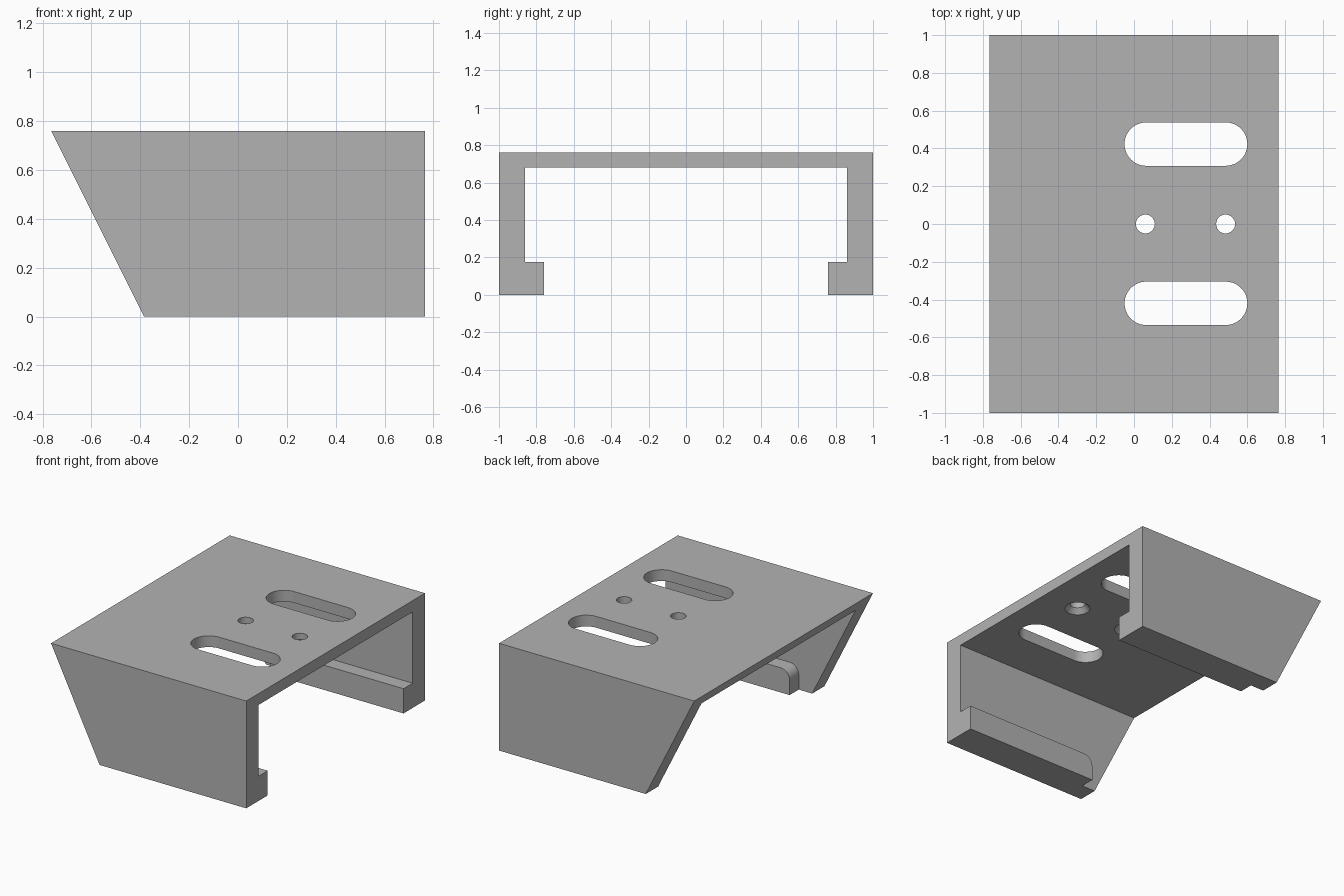
import bpy, bmesh, math
from mathutils import Vector

old = bpy.data.objects.get("Cube")
if old:
    bpy.data.objects.remove(old, do_unlink=True)

HALF_X, TOP, UNDER = 0.765, 0.76, 0.68
WALL_IN, LIP_IN, LIP_TOP = 0.862, 0.76, 0.175
LIP_END, LIP_ROUND = -0.28, 0.07

grey = bpy.data.materials.new("plain grey")
grey.use_nodes = True
colour = (0.45, 0.45, 0.45, 1)
grey.diffuse_color = colour
grey.node_tree.nodes["Principled BSDF"].inputs["Base Color"].default_value = colour


def prism(name, outline, offset):
    """Solid from a flat outline pushed along an offset."""
    bm = bmesh.new()
    face = bm.faces.new([bm.verts.new(p) for p in outline])
    grown = bmesh.ops.extrude_face_region(bm, geom=[face])["geom"]
    moved = [g for g in grown if isinstance(g, bmesh.types.BMVert)]
    bmesh.ops.translate(bm, verts=moved, vec=Vector(offset))
    bmesh.ops.recalc_face_normals(bm, faces=bm.faces)
    mesh = bpy.data.meshes.new(name)
    bm.to_mesh(mesh)
    bm.free()
    mesh.materials.append(grey)
    obj = bpy.data.objects.new(name, mesh)
    bpy.context.collection.objects.link(obj)
    return obj


def arc(cx, cy, r, start, end, steps):
    angles = [math.radians(start + (end - start) * i / steps) for i in range(steps + 1)]
    return [(cx + r * math.cos(a), cy + r * math.sin(a)) for a in angles]


def cut(obj, cutter):
    """Apply a boolean difference and discard the cutter."""
    cutter.hide_render = True
    mod = obj.modifiers.new("cut", 'BOOLEAN')
    mod.object = cutter
    mod.solver = 'EXACT'
    bpy.context.view_layer.update()
    graph = bpy.context.evaluated_depsgraph_get()
    mesh = bpy.data.meshes.new_from_object(obj.evaluated_get(graph))
    obj.modifiers.clear()
    obj.data = mesh
    bpy.data.objects.remove(cutter, do_unlink=True)


# Channel bracket: C section drawn at the square end, then slanted at the other
section = [(-1, 0), (-1, TOP), (1, TOP), (1, 0),
           (WALL_IN, 0), (WALL_IN, UNDER), (-WALL_IN, UNDER), (-WALL_IN, 0)]
bracket = prism("channel_bracket", [(HALF_X, y, z) for y, z in section], (-2 * HALF_X, 0, 0))
for v in bracket.data.vertices:
    if v.co.x < 0:
        v.co.x += (TOP - v.co.z) * 0.5

# Two long slots
for y in (0.423, -0.42):
    slot = arc(0.485, y, 0.115, -90, 90, 24) + arc(0.065, y, 0.115, 90, 270, 24)
    cut(bracket, prism("slot_cutter", [(a, b, 0.6) for a, b in slot], (0, 0, 0.3)))

# Two screw holes, countersunk on the underside
for x in (0.06, 0.485):
    hole = arc(x, 0, 0.05, 0, 360, 32)[:-1]
    cut(bracket, prism("hole_cutter", [(a, b, 0.6) for a, b in hole], (0, 0, 0.3)))
    sink = prism("sink_cutter", [(a, b, UNDER - 0.02) for a, b in hole], (0, 0, 0.055))
    for v in sink.data.vertices:
        if v.co.z < UNDER:
            v.co.x = x + (v.co.x - x) * 2
            v.co.y *= 2
    cut(bracket, sink)

# Inner lips along the feet of both walls, rounded at the slanted end
lip = [(HALF_X, 0), (HALF_X, LIP_TOP)]
lip += arc(LIP_END + LIP_ROUND, LIP_TOP - LIP_ROUND, LIP_ROUND, 90, 180, 8)
lip += [(LIP_END, 0)]
parts = [bracket]
for name, side in (("back_lip", 1), ("front_lip", -1)):
    parts.append(prism(name, [(x, side * LIP_IN, z) for x, z in lip],
                       (0, side * (WALL_IN - LIP_IN), 0)))

# Smooth the rounded surfaces, keep the corners crisp
bpy.ops.object.select_all(action='DESELECT')
for obj in parts:
    obj.select_set(True)
bpy.context.view_layer.objects.active = bracket
bpy.ops.object.shade_smooth_by_angle(angle=math.radians(25))
